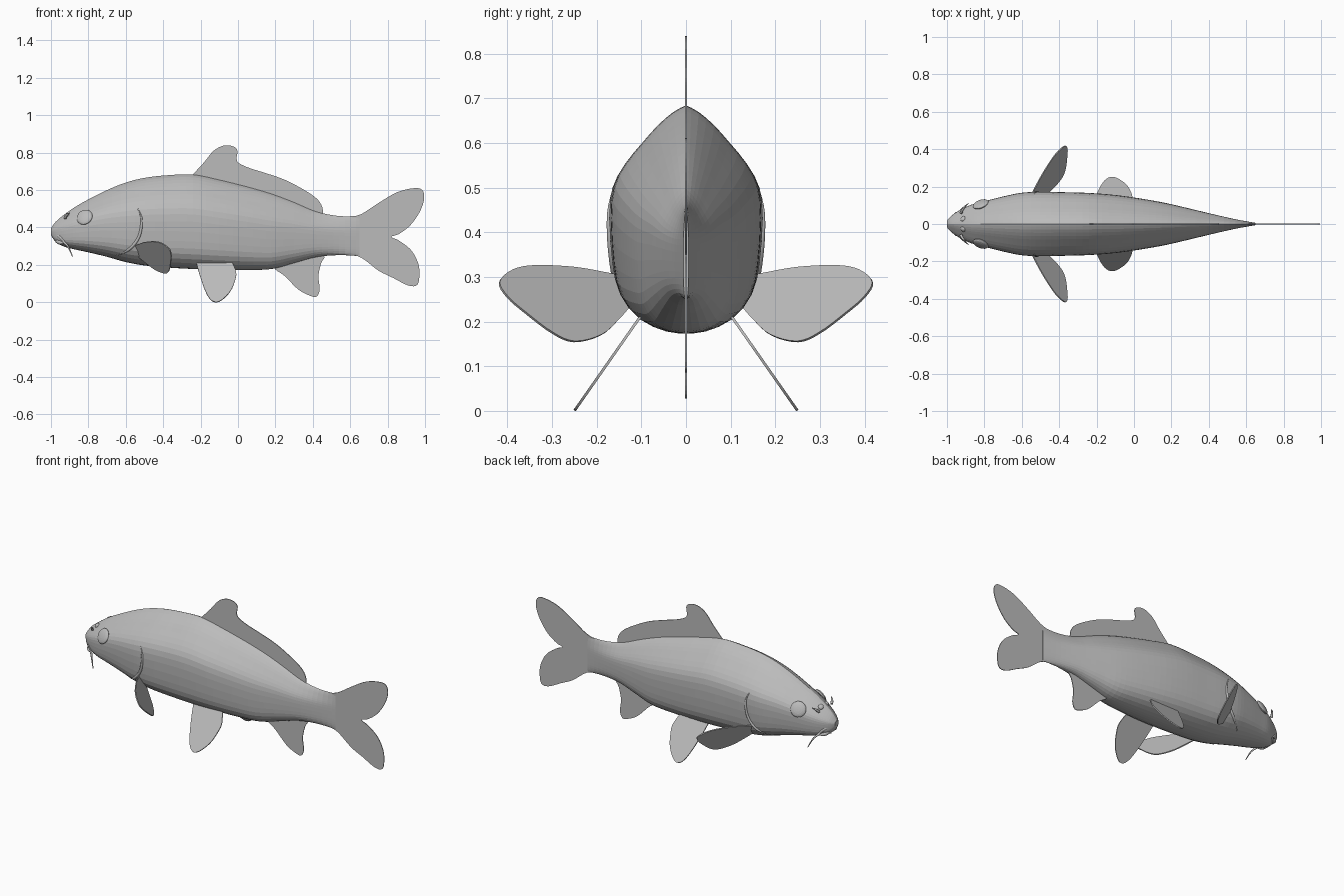
import bpy, bmesh
from mathutils import Vector
from mathutils.bvhtree import BVHTree

cube = bpy.data.objects.get("Cube")
if cube:
    bpy.data.objects.remove(cube, do_unlink=True)

grey = bpy.data.materials.new("plain grey")
grey.use_nodes = True
grey.diffuse_color = (0.5, 0.5, 0.5, 1)
grey.node_tree.nodes["Principled BSDF"].inputs["Base Color"].default_value = (0.5, 0.5, 0.5, 1)


def resample(points, steps):
    """Smooth open path through the points (Catmull-Rom)."""
    p = [Vector(q) for q in points]
    p = [p[0]] + p + [p[-1]]
    out = []
    for a, b, c, d in zip(p, p[1:], p[2:], p[3:]):
        for i in range(steps):
            t = i / steps
            out.append(b + ((c - a) * t + (a * 2 - b * 5 + c * 4 - d) * t * t
                            + (b * 3 - a - c * 3 + d) * t ** 3) / 2)
    return out + [p[-1]]


def add_object(name, bm):
    bmesh.ops.recalc_face_normals(bm, faces=bm.faces)
    mesh = bpy.data.meshes.new(name)
    bm.to_mesh(mesh)
    mesh.materials.append(grey)
    obj = bpy.data.objects.new(name, mesh)
    bpy.context.collection.objects.link(obj)
    return obj


def add_fin(name, outline, place, thickness=0.004):
    """Thin sheet from a smooth outline, placed by a function of its two coordinates."""
    bm = bmesh.new()
    verts = [bm.verts.new(place(*p)) for p in resample(outline, 4)]
    bm.faces.new(verts)
    obj = add_object(name, bm)
    solid = obj.modifiers.new("thickness", "SOLIDIFY")
    solid.thickness = thickness
    solid.offset = 0


def add_tube(name, points, radii):
    """Round strand along a smooth path, with a radius at each point."""
    path = resample([(*p, r) for p, r in zip(points, radii)], 4)
    curve = bpy.data.curves.new(name, "CURVE")
    curve.dimensions = "3D"
    curve.bevel_depth = 1
    curve.bevel_resolution = 2
    curve.use_fill_caps = True
    spline = curve.splines.new("POLY")
    spline.points.add(len(path) - 1)
    for point, p in zip(spline.points, path):
        point.co = (*p[:3], 1)
        point.radius = p[3]
    curve.materials.append(grey)
    obj = bpy.data.objects.new(name, curve)
    bpy.context.collection.objects.link(obj)
    bpy.ops.object.select_all(action="DESELECT")
    obj.select_set(True)
    bpy.context.view_layer.objects.active = obj
    bpy.ops.object.convert(target="MESH")


# Body: stations of x, top, bottom, half width, lofted with one half section
stations = [
    (-1, .395, .36, .018), (-.975, .43, .322, .045), (-.93, .468, .298, .075),
    (-.87, .51, .282, .103), (-.8, .55, .267, .122), (-.7, .6, .243, .147),
    (-.6, .64, .215, .167), (-.5, .665, .197, .172), (-.38, .679, .186, .17),
    (-.24, .683, .178, .166), (-.1, .655, .174, .155), (.05, .618, .173, .134),
    (.18, .58, .178, .11), (.3, .535, .21, .082), (.42, .485, .242, .053),
    (.54, .461, .252, .026), (.65, .462, .247, .006)]
section = [
    (0, 0), (.3, .01), (.64, .06), (.87, .155), (.96, .29), (1, .5), (.96, .64),
    (.81, .74), (.58, .835), (.38, .91), (.17, .97), (0, 1)]
half = resample(section, 2)
loop = half + [Vector((-w, h)) for w, h in half[-2:0:-1]]
bm = bmesh.new()
rings = []
for x, top, bottom, width in resample(stations, 4):
    rings.append([bm.verts.new((x, w * width, bottom + (top - bottom) * h)) for w, h in loop])
for a, b in zip(rings, rings[1:]):
    for i in range(len(loop)):
        j = (i + 1) % len(loop)
        bm.faces.new((a[i], a[j], b[j], b[i]))
bm.faces.new(rings[0])
bm.faces.new(rings[-1])
add_object("body", bm)
skin = BVHTree.FromBMesh(bm)


def on_skin(x, z, side):
    """Point and outward normal on one flank."""
    hit, normal, _, _ = skin.ray_cast(Vector((x, side, z)), Vector((0, -side, 0)))
    return hit, normal


def add_button(name, x, z, side, size, depth):
    """Flattened ball lying on the flank."""
    hit, normal = on_skin(x, z, side)
    bm = bmesh.new()
    bmesh.ops.create_uvsphere(bm, u_segments=24, v_segments=10, radius=1)
    bmesh.ops.scale(bm, vec=(size, size, depth), verts=bm.verts)
    obj = add_object(name, bm)
    obj.location = hit
    obj.rotation_euler = normal.to_track_quat("Z", "Y").to_euler()


# Middle fins
def upright(x, z):
    return (x, 0, z)


add_fin("dorsal_fin", [
    (-.26, .66), (-.235, .69), (-.18, .75), (-.13, .81), (-.075, .838), (-.025, .833),
    (-.003, .81), (-.005, .755), (.05, .722), (.15, .69), (.25, .655), (.35, .603),
    (.42, .555), (.45, .51), (.455, .46)], upright)
add_fin("tail_fin", [
    (.58, .45), (.66, .472), (.75, .53), (.85, .588), (.94, .61), (.985, .6), (.995, .55),
    (.97, .48), (.92, .41), (.86, .365), (.82, .35), (.86, .33), (.92, .285), (.955, .23),
    (.97, .17), (.96, .095), (.91, .09), (.83, .13), (.75, .17), (.66, .238), (.58, .26)], upright)
add_fin("anal_fin", [
    (.19, .2), (.2, .175), (.25, .14), (.32, .07), (.38, .037), (.42, .03), (.437, .07),
    (.43, .14), (.445, .21), (.46, .247), (.37, .245)], upright)

# Paired parts
pelvic = [
    (-.225, .22), (-.2, .13), (-.165, .04), (-.13, .003), (-.09, .01), (-.04, .06),
    (-.015, .12), (-.01, .16), (-.03, .21)]
pectoral = [
    (.13, .3), (.17, .307), (.25, .321), (.34, .325), (.39, .315), (.418, .288), (.4, .255),
    (.36, .22), (.3, .175), (.25, .155), (.19, .17), (.15, .205), (.12, .24)]
gill = [(-.535, .5), (-.515, .44), (-.53, .35), (-.58, .285), (-.65, .25)]
for side, word in ((1, "left"), (-1, "right")):
    add_fin(word + "_pelvic_fin", pelvic,
            lambda x, z: (x, side * (.11 + (.2 - z) * .7), z), .006)
    add_fin(word + "_pectoral_fin", pectoral,
            lambda y, z: (-.439 + .647 * y - .693 * z, side * y, z), .006)
    add_button(word + "_eye", -.82, .455, side, .044, .014)
    add_button(word + "_nostril", -.915, .465, side, .015, .009)
    add_tube(word + "_nostril_flap",
             [(-.925, side * .06, .45), (-.915, side * .078, .468), (-.9, side * .09, .478)],
             [.008, .006, .002])
    add_tube(word + "_barbel",
             [(-.94, side * .055, .328), (-.91, side * .088, .3), (-.885, side * .11, .245)],
             [.007, .005, .002])
    add_tube(word + "_gill_edge", [on_skin(x, z, side)[0] for x, z in gill],
             [.002, .006, .008, .008, .003])

# Lips curving round the snout
for name, front, z in (("upper_lip", -.985, .368), ("lower_lip", -.968, .335)):
    add_tube(name, [(-.925, -.068, .318), (-.955, -.048, z - .015), (front, 0, z),
                    (-.955, .048, z - .015), (-.925, .068, .318)],
             [.004, .011, .014, .011, .004])
